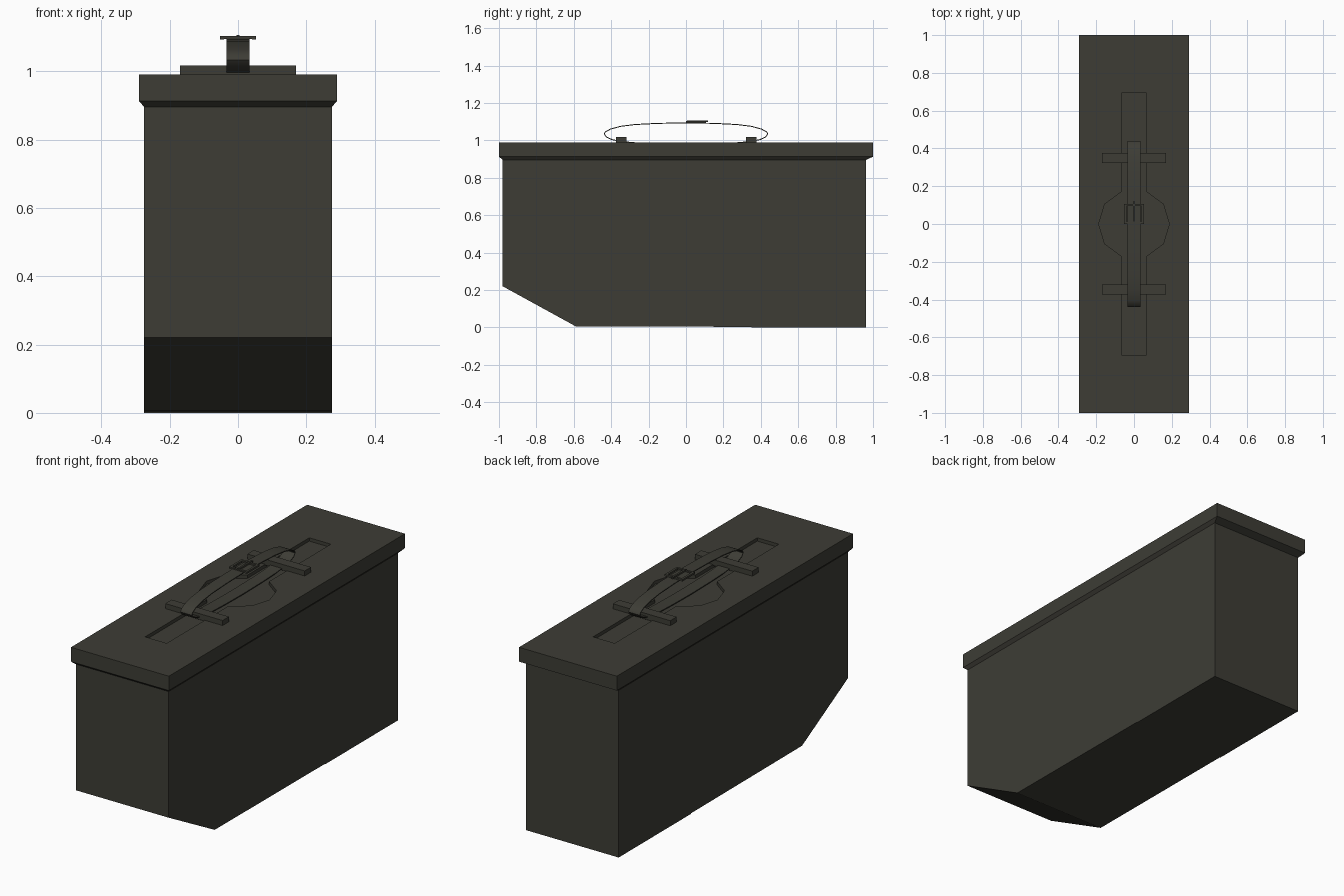
import bpy, bmesh, math

if "Cube" in bpy.data.objects:
    bpy.data.objects.remove(bpy.data.objects["Cube"])

# One drab olive paint for the whole model
mat = bpy.data.materials.new("dark olive paint")
mat.diffuse_color = (0.047, 0.046, 0.036, 1)
mat.use_nodes = True
mat.node_tree.nodes["Principled BSDF"].inputs["Base Color"].default_value = mat.diffuse_color


def finish(bm, name, smooth=False):
    bmesh.ops.recalc_face_normals(bm, faces=bm.faces[:])
    me = bpy.data.meshes.new(name)
    bm.to_mesh(me)
    bm.free()
    me.materials.append(mat)
    for p in me.polygons:
        p.use_smooth = smooth
    ob = bpy.data.objects.new(name, me)
    bpy.context.collection.objects.link(ob)
    return ob


def add_prism(bm, pts, vec):
    """Extrude a closed outline along vec."""
    a = [bm.verts.new(p) for p in pts]
    b = [bm.verts.new([p[i] + vec[i] for i in range(3)]) for p in pts]
    bm.faces.new(a)
    bm.faces.new(b[::-1])
    for i in range(len(a)):
        j = (i + 1) % len(a)
        bm.faces.new((a[i], a[j], b[j], b[i]))


def add_box(bm, x0, x1, y0, y1, z0, z1):
    add_prism(bm, [(x0, y0, z0), (x1, y0, z0), (x1, y1, z0), (x0, y1, z0)], (0, 0, z1 - z0))


# Box body: side profile with a chamfered lower front
profile = [(-0.98, 0.91), (-0.98, 0.22), (-0.59, 0.006), (0.35, 0.003), (0.35, 0.0), (0.963, 0.0), (0.963, 0.91)]
bm = bmesh.new()
add_prism(bm, [(-0.275, y, z) for y, z in profile], (0.55, 0, 0))
finish(bm, "box_body")

# Lid: stacked rectangles, with a sloped lower lip
bm = bmesh.new()
rings = []
for hx, y0, y1, z in ((0.275, -0.98, 0.963, 0.896), (0.29, -1, 1, 0.913), (0.29, -1, 1, 0.99)):
    rings.append([bm.verts.new(p) for p in ((-hx, y0, z), (hx, y0, z), (hx, y1, z), (-hx, y1, z))])
bm.faces.new(rings[0][::-1])
bm.faces.new(rings[-1])
for lo, hi in zip(rings, rings[1:]):
    for i in range(4):
        j = (i + 1) % 4
        bm.faces.new((lo[i], lo[j], hi[j], hi[i]))
lid = finish(bm, "lid")

# Recess in the lid: long slot with a round hand clearance
half = [(0.064, -0.695), (0.064, -0.172), (0.155, -0.105), (0.187, 0), (0.155, 0.105), (0.064, 0.172), (0.064, 0.695)]
outline = half + [(-x, y) for x, y in reversed(half)]
bm = bmesh.new()
add_prism(bm, [(x, y, 0.972) for x, y in outline], (0, 0, 0.1))
cutter = finish(bm, "recess_cutter")
cutter.hide_render = True
mod = lid.modifiers.new("recess", 'BOOLEAN')
mod.operation = 'DIFFERENCE'
mod.solver = 'EXACT'
mod.object = cutter
bpy.context.view_layer.objects.active = lid
bpy.ops.object.modifier_apply(modifier="recess")
bpy.data.objects.remove(cutter)

# Cross bars holding the strap
for name, y in (("front_strap_bar", -0.346), ("back_strap_bar", 0.349)):
    bm = bmesh.new()
    add_box(bm, -0.17, 0.17, y - 0.027, y + 0.027, 0.985, 1.017)
    finish(bm, name)

# Carrying strap: thin closed loop
quarter = [(0.0, 1.094), (0.15, 1.091), (0.27, 1.085), (0.35, 1.075), (0.405, 1.06), (0.432, 1.045)]
right = quarter + [(0.437, 1.034), (0.425, 1.018), (0.395, 1.004), (0.345, 0.994), (0.27, 0.987), (0.15, 0.983), (0, 0.981)]
loop = right + [(-y, z) for y, z in reversed(right[1:-1])]
n = len(loop)
bm = bmesh.new()
edge = [[bm.verts.new((x, y, z)) for y, z in loop] for x in (-0.034, 0.034)]
for i in range(n):
    j = (i + 1) % n
    bm.faces.new((edge[0][i], edge[0][j], edge[1][j], edge[1][i]))
strap = finish(bm, "carry_strap", smooth=True)
sol = strap.modifiers.new("thickness", 'SOLIDIFY')
sol.thickness = 0.005
sol.offset = 0
bpy.context.view_layer.objects.active = strap
bpy.ops.object.modifier_apply(modifier="thickness")
strap.select_set(True)
bpy.ops.object.shade_smooth_by_angle(angle=math.radians(40))

# Buckle frame and tongue
bm = bmesh.new()
for s in (-1, 1):
    x0, x1 = sorted((s * 0.053, s * 0.041))
    add_box(bm, x0, x1, 0.0, 0.106, 1.093, 1.103)
for y in (0.0, 0.094):
    add_box(bm, -0.042, 0.042, y, y + 0.012, 1.094, 1.103)
add_box(bm, -0.005, 0.005, 0.005, 0.118, 1.098, 1.107)
finish(bm, "strap_buckle")
